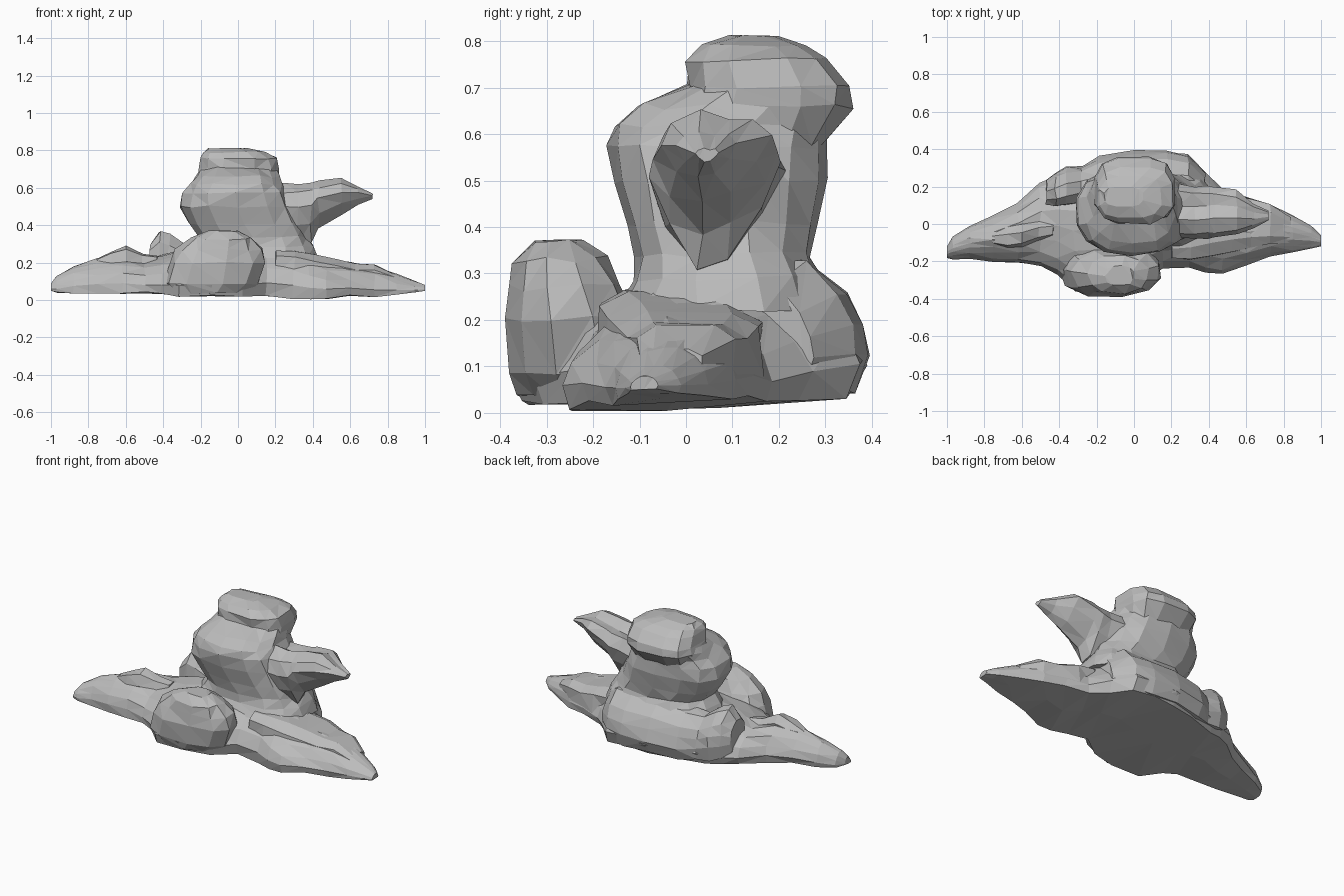
import bpy, bmesh, math, random
from mathutils import Vector

if "Cube" in bpy.data.objects:
    bpy.data.objects.remove(bpy.data.objects["Cube"], do_unlink=True)

random.seed(4)
UNIT = 0.01  # rows below are in hundredths

stone = bpy.data.materials.new("grey stone")
stone.use_nodes = True
stone.diffuse_color = (0.5, 0.5, 0.5, 1)
stone.node_tree.nodes["Principled BSDF"].inputs["Base Color"].default_value = stone.diffuse_color


def round_profile(sides, power=0.8):
    """Squarish circle inside the unit square."""
    points = []
    for i in range(sides):
        angle = math.tau * (i + 0.5) / sides
        c, s = math.cos(angle), math.sin(angle)
        points.append((0.5 + 0.5 * math.copysign(abs(c) ** power, c),
                       0.5 + 0.5 * math.copysign(abs(s) ** power, s)))
    return points


def loft(name, axis, rows, profile, rough=0.007):
    """Skin boxes (position, u0, u1, v0, v1) placed along an axis with a profile."""
    bm = bmesh.new()
    rings = []
    for pos, u0, u1, v0, v1 in rows:
        ring = []
        for pu, pv in profile:
            u, v = u0 + (u1 - u0) * pu, v0 + (v1 - v0) * pv
            co = Vector((pos, u, v) if axis == "x" else (u, v, pos)) * UNIT
            size = min(1, abs(u1 - u0) / 20, abs(v1 - v0) / 20)
            wobble = Vector([random.uniform(-rough, rough) for _ in range(3)])
            ring.append(bm.verts.new(co + wobble * size))
        rings.append(ring)
    count = len(profile)
    for low, high in zip(rings, rings[1:]):
        for i in range(count):
            j = (i + 1) % count
            bm.faces.new((low[i], low[j], high[j], high[i]))
    bm.faces.new(rings[0])
    bm.faces.new(rings[-1])
    bmesh.ops.triangulate(bm, faces=bm.faces)
    bmesh.ops.recalc_face_normals(bm, faces=bm.faces)
    mesh = bpy.data.meshes.new(name)
    bm.to_mesh(mesh)
    bm.free()
    mesh.materials.append(stone)
    obj = bpy.data.objects.new(name, mesh)
    bpy.context.collection.objects.link(obj)
    return obj


# Flat-bottomed slab section, from the front foot over the crest to the back foot
slab = [(0.03, 0), (0, 0.22), (0.06, 0.5), (0.17, 0.72), (0.33, 0.9), (0.5, 1),
        (0.66, 1), (0.82, 0.84), (0.94, 0.58), (1, 0.3), (0.95, 0.06), (0.5, 0)]

# Ledge section, flat inside and sloping down to a bulging back
ledge = [(0, 0), (0, 0.8), (0.25, 1), (0.55, 0.97), (0.84, 0.74), (0.95, 0.52),
         (1, 0.3), (0.9, 0.03)]

# Keeled spur section, broad on top with two humps and narrow below
keel = [(0.38, 0), (0.14, 0.3), (0, 0.62), (0.1, 0.86), (0.36, 1), (0.62, 0.88),
        (0.86, 0.92), (1, 0.7), (0.88, 0.4), (0.62, 0.06)]

# Long ground slab, tapering to both ends and bulging under the boulder
loft("ground_slab", "x", [
    (-100, -18, -12, 5, 9), (-97, -19, -7, 4, 13), (-88, -19, -1, 4, 18),
    (-75, -20, 4, 4, 22), (-62, -21, 11, 4, 24), (-50, -23, 22, 4, 22),
    (-41, -27, 26, 3, 24), (-32, -36, 30, 2, 26), (-14, -38, 36, 2, 29),
    (2, -33, 39, 2, 31), (15, -24, 39, 2, 32), (29, -24, 37, 1, 31),
    (38, -26, 27, 1, 26), (47, -27, 19, 1, 22), (60, -22, 15, 2, 20),
    (73, -17, 11, 2, 18), (85, -15, 5, 3, 14), (95, -13, -1, 4, 10),
    (100, -12, -6, 5, 8)], slab)

# Rounded boulder at the front, dropping to a gully behind
loft("front_boulder", "z", [
    (3, -35, 4, -36, -8), (9, -41, 12, -38, -8), (20, -37, 15, -39, -10),
    (27, -33, 13, -38, -14), (33, -25, 8, -37, -17), (37, -15, 0, -33, -22)],
    round_profile(11), 0.009)

# Waisted column
loft("column", "z", [
    (22, -30, 43, -15, 33), (29, -25, 41, -12, 30), (34, -22, 38, -11, 27),
    (41, -27, 34, -13, 28), (50, -31, 31, -16, 30), (57, -30, 27, -17, 30),
    (62, -26, 24, -16, 31), (66, -23, 22, -11, 34), (71, -20, 20, 1, 33)],
    round_profile(14), 0.008)

# Overhanging cap stone
loft("cap_stone", "z", [
    (58, -20, 20, 2, 30), (66, -22, 22, -1, 36), (70, -21, 22, 0, 36),
    (76, -20, 21, 0, 31), (79, -19, 15, 3, 26), (81, -16, 5, 9, 20)],
    round_profile(12, 0.7), 0.006)

# Pointed spur on the left of the column
loft("side_spur", "x", [
    (8, -8, 22, 31, 62), (24, -8, 21, 30, 62), (32, -8, 20, 30, 62),
    (39, -8, 20, 31, 63), (43, -7, 20, 39, 64), (55, -5, 18, 46, 65),
    (64, -2, 11, 51, 61), (72, 2, 7, 54, 57)], keel)

# Rounded ledge along the back, rising to a lump at the right end
loft("back_ledge", "x", [
    (-47, 10, 24, 12, 30), (-42, 9, 28, 8, 37), (-36, 10, 31, 6, 35),
    (-28, 12, 31, 5, 30), (-18, 12, 36, 4, 31), (0, 12, 39, 4, 33),
    (18, 12, 39, 4, 33), (29, 12, 37, 4, 33), (38, 10, 27, 5, 28)], ledge)

# Ridges running along the slab
loft("right_ridge", "x", [
    (-76, -11, -4, 14, 22), (-68, -13, -1, 12, 26), (-60, -12, 0, 12, 29),
    (-51, -9, 2, 12, 25), (-43, -7, 2, 12, 24)], round_profile(7))
loft("left_ridge", "x", [
    (20, -19, 8, 10, 27), (30, -20, 12, 8, 27), (42, -18, 17, 5, 24),
    (53, -16, 17, 4, 22), (63, -13, 14, 4, 20), (73, -11, 11, 5, 19),
    (84, -10, 4, 6, 14)], round_profile(8, 0.6))
